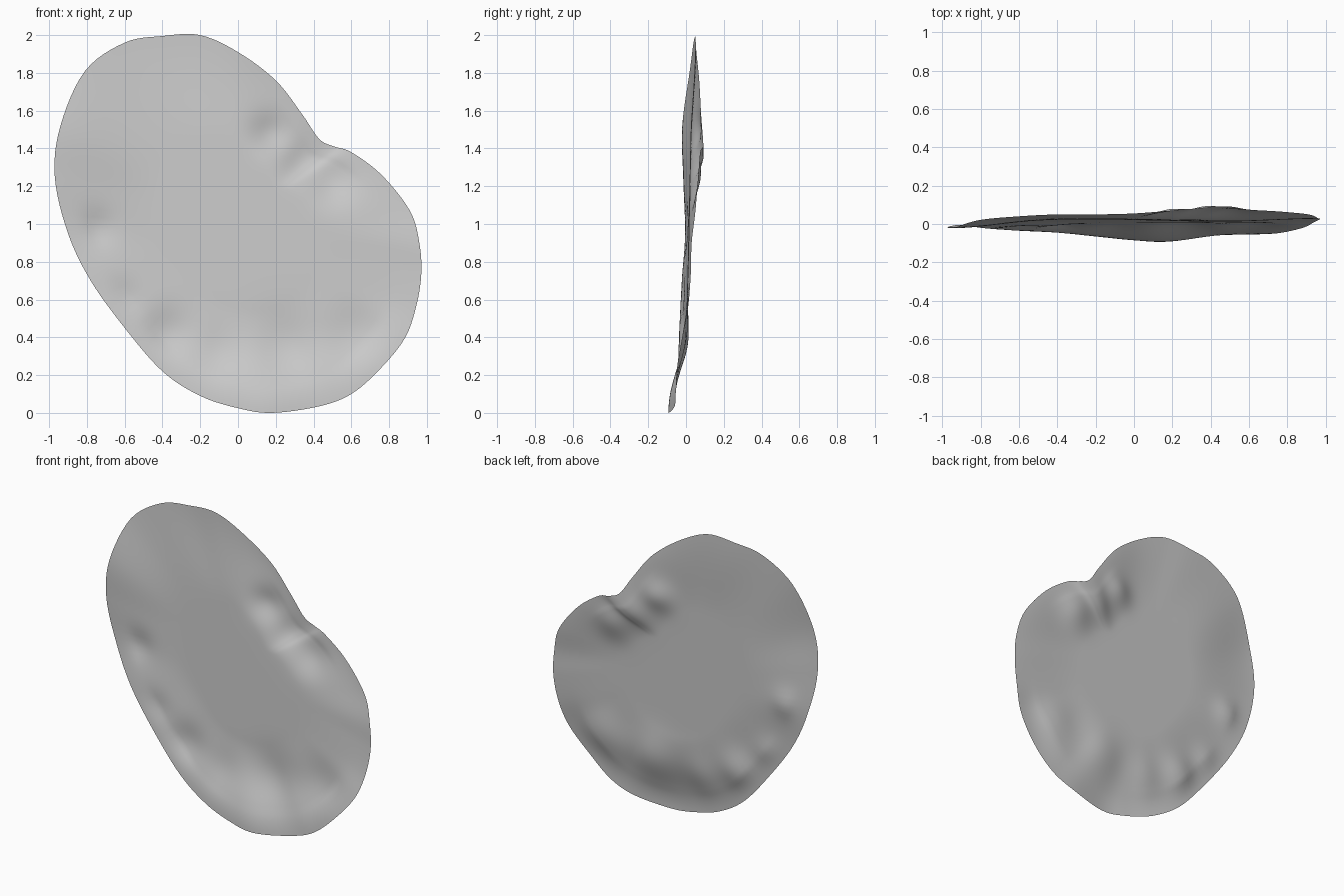
import bpy, bmesh, math
from mathutils import Vector

if "Cube" in bpy.data.objects:
    bpy.data.objects.remove(bpy.data.objects["Cube"])

# Rim control points: x, depth y, height z
RIM = [(-.2, .05, 2), (0, .055, 1.91), (.2, .07, 1.76), (.34, .08, 1.58), (.43, .09, 1.45),
       (.51, .09, 1.41), (.6, .075, 1.38), (.76, .065, 1.26), (.91, .05, 1.07), (.96, .03, .9),
       (.97, .025, .73), (.94, .01, .55), (.88, -.02, .39), (.75, -.048, .23), (.6, -.055, .1),
       (.43, -.06, .035), (.18, -.092, 0), (0, -.085, .025), (-.2, -.065, .09), (-.4, -.045, .22),
       (-.6, -.035, .45), (-.78, -.022, .70), (-.9, -.005, .95), (-.97, -.015, 1.25),
       (-.94, -.02, 1.52), (-.81, .02, 1.81), (-.6, .04, 1.96), (-.4, .05, 1.995)]
# Local ripples: x, z, depth, radius
BUMPS = [(.17, 1.48, .03, .10), (.33, 1.33, .018, .11), (.5, 1.22, .03, .12),
         (-.74, .98, .018, .09), (-.6, .60, .018, .10), (-.38, .42, .032, .13),
         (-.1, .32, .02, .14), (.25, .34, .03, .17), (.62, .40, .035, .17)]
STEPS, RINGS = 6, 40
CENTRE = Vector((0, 0, 1))


def spline(pts, steps):
    out, n = [], len(pts)
    for i in range(n):
        a, b, c, d = (Vector(pts[(i + k) % n]) for k in (-1, 0, 1, 2))
        for s in range(steps):
            t = s / steps
            out.append(.5 * (2 * b + (c - a) * t + (2 * a - 5 * b + 4 * c - d) * t * t
                             + (3 * b - a - 3 * c + d) * t ** 3))
    return out


def sheet_point(p, t):
    # Flat middle blending into the curled rim
    q = CENTRE.lerp(p, t)
    f = max(0, (t - .45) / .55)
    f = f * f * (3 - 2 * f)
    y = (.014 + .022 * (q.z - 1)) * (1 - f) + p.y * f
    fade = min(1, (1 - t) / .15)
    for x, z, h, r in BUMPS:
        y += fade * h * math.exp(-((q.x - x) ** 2 + (q.z - z) ** 2) / r ** 2)
    return (q.x, y, q.z)


# Wavy sheet made of concentric rings
rim = spline(RIM, STEPS)
n = len(rim)
bm = bmesh.new()
mid = bm.verts.new(sheet_point(rim[0], 0))
rings = [[bm.verts.new(sheet_point(p, k / RINGS)) for p in rim] for k in range(1, RINGS + 1)]
for i in range(n):
    j = (i + 1) % n
    bm.faces.new((mid, rings[0][j], rings[0][i]))
    for a, b in zip(rings, rings[1:]):
        bm.faces.new((a[i], a[j], b[j], b[i]))
bmesh.ops.recalc_face_normals(bm, faces=bm.faces[:])
bm.normal_update()
if sum(f.normal.y for f in bm.faces) > 0:
    bmesh.ops.reverse_faces(bm, faces=bm.faces[:])
for f in bm.faces:
    f.smooth = True
mesh = bpy.data.meshes.new("wavy_sheet")
bm.to_mesh(mesh)
bm.free()
obj = bpy.data.objects.new("wavy_sheet", mesh)
bpy.context.collection.objects.link(obj)
